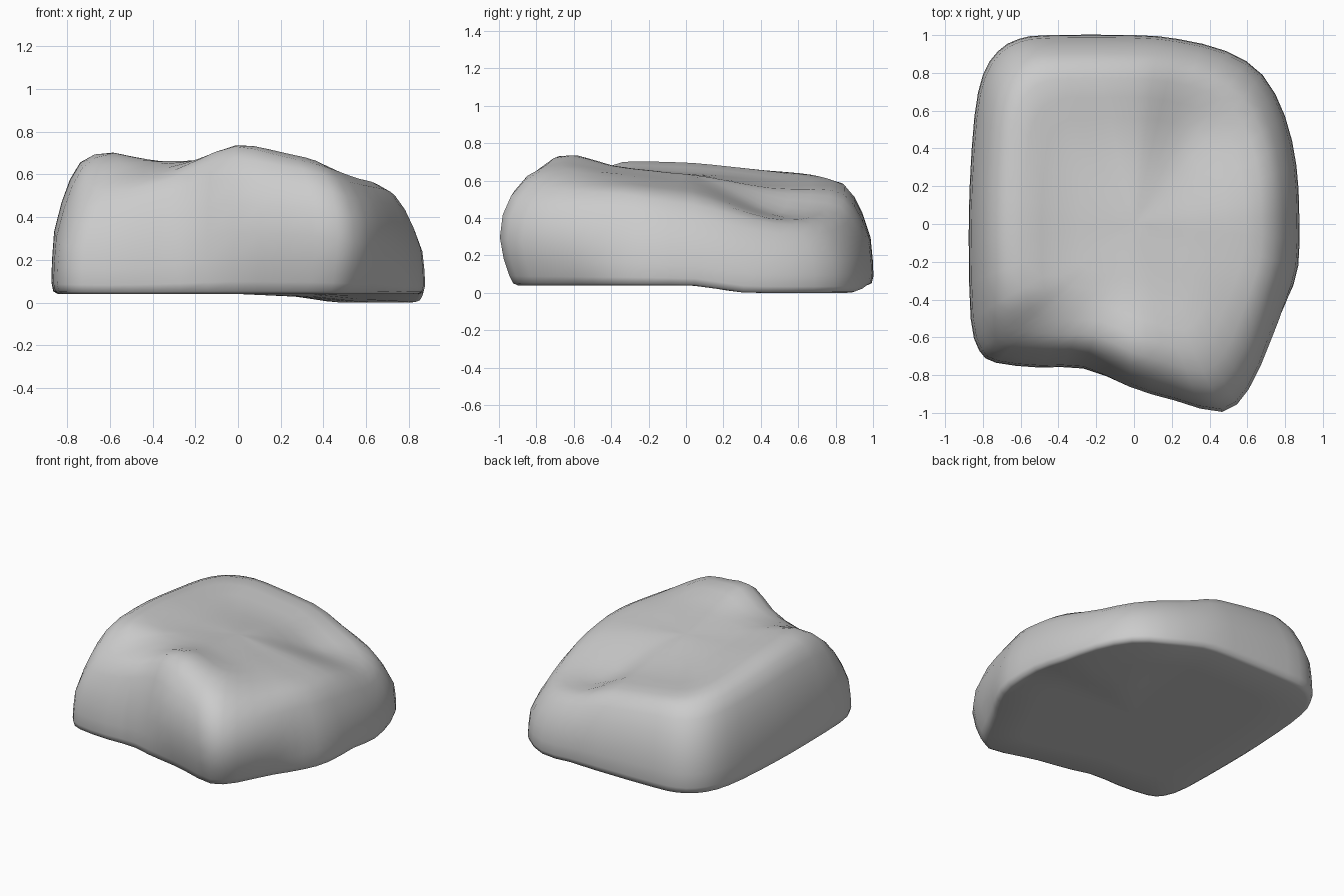
import bpy, bmesh
from mathutils import Vector

if "Cube" in bpy.data.objects:
    bpy.data.objects.remove(bpy.data.objects["Cube"])

# plan outline, counter-clockwise
OUTLINE = [(-0.82, -0.67), (-0.73, -0.735), (-0.5, -0.76), (-0.27, -0.765), (-0.02, -0.87),
           (0.22, -0.94), (0.47, -1.0), (0.61, -0.88), (0.73, -0.62), (0.81, -0.42),
           (0.87, -0.22), (0.875, 0.05), (0.86, 0.31), (0.8, 0.57), (0.68, 0.79),
           (0.49, 0.915), (0.23, 0.98), (0, 1), (-0.45, 1), (-0.61, 0.98), (-0.72, 0.915),
           (-0.8, 0.79), (-0.845, 0.57), (-0.87, 0.2), (-0.875, -0.1), (-0.865, -0.5)]
# height of the worn top surface on a coarse grid
XS = [-0.85, -0.6, -0.4, 0, 0.3, 0.6, 0.85]
YS = [-0.9, -0.65, -0.35, 0, 0.5, 0.9]
TOP = [[0.48, 0.46, 0.50, 0.67, 0.66, 0.57, 0.48],
       [0.55, 0.53, 0.58, 0.765, 0.69, 0.58, 0.50],
       [0.69, 0.715, 0.665, 0.67, 0.635, 0.58, 0.53],
       [0.69, 0.705, 0.645, 0.635, 0.595, 0.55, 0.47],
       [0.65, 0.66, 0.605, 0.555, 0.41, 0.39, 0.37],
       [0.61, 0.62, 0.62, 0.56, 0.46, 0.39, 0.36]]
# (scale of outline, same at the overhanging front corner, fraction of local height)
RINGS = [(0.4, 0.4, 0), (0.7, 0.68, 0), (0.965, 0.90, 0), (0.99, 0.925, 0.02), (1, 0.945, 0.09),
         (0.996, 0.975, 0.25), (0.985, 0.995, 0.45), (0.945, 0.98, 0.66),
         (0.90, 0.935, 0.83), (0.845, 0.865, 0.95), (0.77, 0.78, 0.99), (0.67, 0.67, 1),
         (0.56, 0.56, 1), (0.45, 0.45, 1), (0.33, 0.33, 1), (0.21, 0.21, 1), (0.1, 0.1, 1)]


def smooth(v, a, b):
    t = min(1, max(0, (v - a) / (b - a)))
    return t * t * (3 - 2 * t)


def cell(v, axis):
    i = max([0] + [k for k in range(len(axis) - 1) if axis[k] <= v])
    t = min(1, max(0, (v - axis[i]) / (axis[i + 1] - axis[i])))
    return i, 0.5 * t + 0.5 * t * t * (3 - 2 * t)


def top(x, y):
    i, u = cell(x, XS)
    j, v = cell(y, YS)
    a = TOP[j][i] * (1 - u) + TOP[j][i + 1] * u
    b = TOP[j + 1][i] * (1 - u) + TOP[j + 1][i + 1] * u
    return a * (1 - v) + b * v


def bottom(x, y):
    return 0.04 * (1 - smooth(y, 0.0, 0.35) * smooth(x, 0.15, 0.5))


def point(x, y, f):
    b = bottom(x, y)
    return (x, y, b + f * (top(x, y) - b))


def ring_point(p, k, front, f):
    w = smooth(p.x, -0.25, 0.1) * smooth(-p.y, 0.3, 0.75)
    s = k * (1 - w) + front * w
    return point(p.x * s, p.y * s, f)


# outline refined with a midpoint curve
n = len(OUTLINE)
P = [Vector(p) for p in OUTLINE]
plan = []
for i in range(n):
    plan.append(P[i])
    plan.append((9 * (P[i] + P[(i + 1) % n]) - P[i - 1] - P[(i + 2) % n]) / 16)

# boulder: rings from the underside, around the flank, to the top centre
bm = bmesh.new()
rings = [[bm.verts.new(ring_point(p, *r)) for p in plan] for r in RINGS]
m = len(plan)
for lo, hi in zip(rings, rings[1:]):
    for i in range(m):
        j = (i + 1) % m
        bm.faces.new((lo[i], lo[j], hi[j], hi[i]))
for ring, f in ((rings[0], 0), (rings[-1], 1)):
    c = bm.verts.new(point(0, 0, f))
    for i in range(m):
        bm.faces.new((ring[i], ring[(i + 1) % m], c))
# soften the top
upper = [v for r in rings[8:] for v in r]
for _ in range(2):
    bmesh.ops.smooth_vert(bm, verts=upper, factor=0.3, use_axis_z=True)
bmesh.ops.recalc_face_normals(bm, faces=bm.faces)
for f in bm.faces:
    f.smooth = True
me = bpy.data.meshes.new("boulder")
bm.to_mesh(me)
bm.free()
ob = bpy.data.objects.new("boulder", me)
bpy.context.collection.objects.link(ob)
